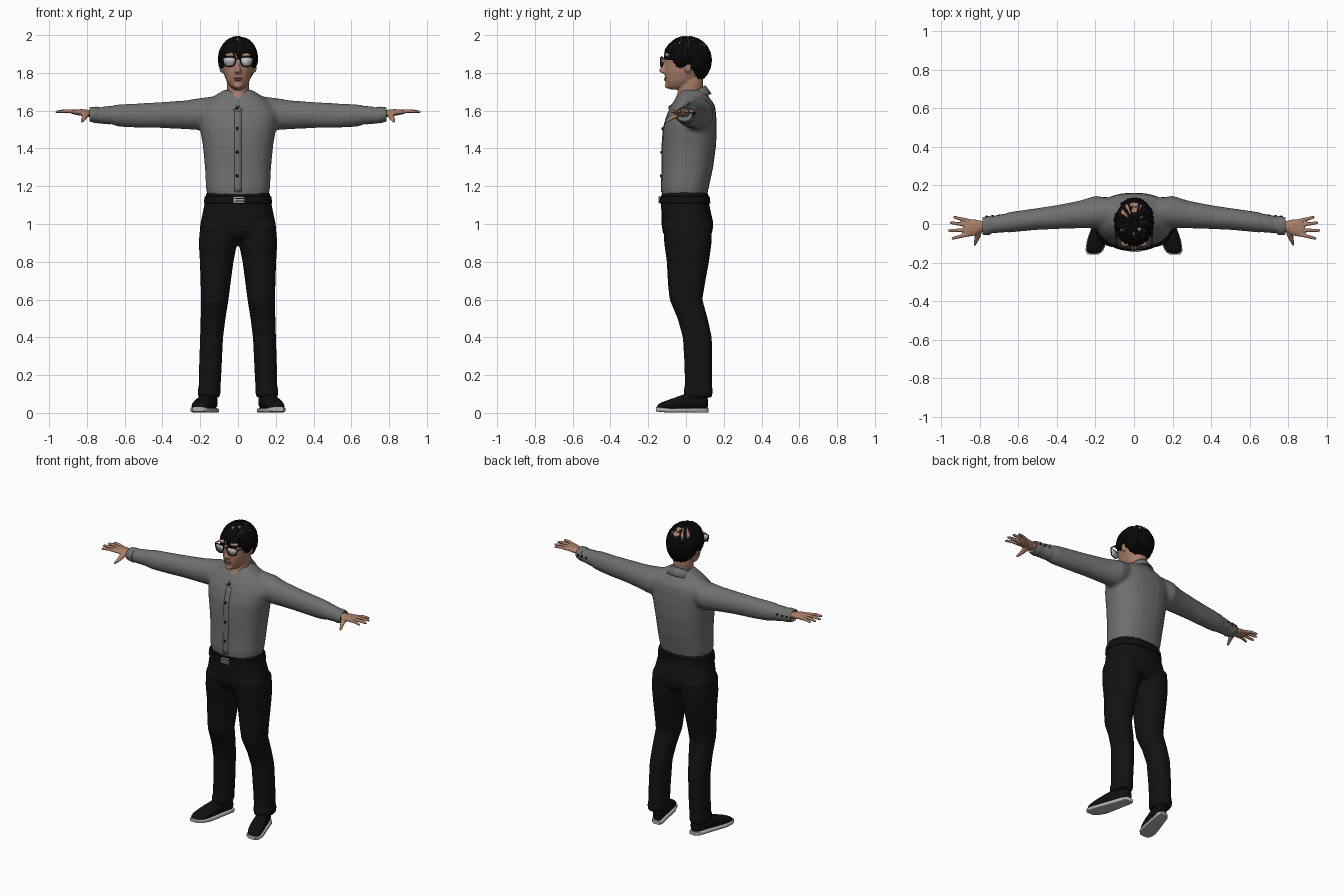
import bpy, bmesh, math, random
from mathutils import Vector

random.seed(4)
if "Cube" in bpy.data.objects:
    bpy.data.objects.remove(bpy.data.objects["Cube"])


def material(name, r, g, b):
    m = bpy.data.materials.new(name)
    m.use_nodes = True
    m.diffuse_color = (r, g, b, 1)
    m.node_tree.nodes["Principled BSDF"].inputs["Base Color"].default_value = (r, g, b, 1)
    return m


SHIRT = material("grey cotton", .16, .16, .16)
SKIN = material("skin", .40, .21, .14)
LIPS = material("lips", .33, .14, .11)
CLOTH = material("black cloth", .006, .006, .007)
HAIR = material("black hair", .004, .004, .004)
LEATHER = material("black leather", .005, .005, .005)
SOLE = material("pale rubber", .45, .45, .45)
LENS = material("lens grey", .55, .55, .58)
METAL = material("buckle metal", .40, .40, .40)


def loft(bm, rings, axis="z", power=1.0, seg=24, side=1):
    """Each ring is x, y, z and two half sizes across the axis."""
    loops = []
    for x, y, z, a, b in rings:
        loop = []
        for i in range(seg):
            c, s = math.cos(i * math.tau / seg), math.sin(i * math.tau / seg)
            u = a * math.copysign(abs(c) ** power, c)
            v = b * math.copysign(abs(s) ** power, s)
            off = {"x": (0, u, v), "y": (u, 0, v), "z": (u, v, 0)}[axis]
            loop.append(bm.verts.new(((x + off[0]) * side, y + off[1], z + off[2])))
        loops.append(loop)
    for p, q in zip(loops, loops[1:]):
        for i in range(seg):
            j = (i + 1) % seg
            bm.faces.new((p[i], p[j], q[j], q[i]))
    bm.faces.new(loops[0])
    bm.faces.new(loops[-1])


def ball(bm, x, y, z, rx, ry, rz):
    made = bmesh.ops.create_uvsphere(bm, u_segments=20, v_segments=12, radius=1)["verts"]
    for v in made:
        v.co = (x + v.co.x * rx, y + v.co.y * ry, z + v.co.z * rz)


def finish(bm, name, mat, voxel=0, smooth=0, thick=0, subsurf=0):
    bmesh.ops.recalc_face_normals(bm, faces=bm.faces)
    mesh = bpy.data.meshes.new(name)
    bm.to_mesh(mesh)
    bm.free()
    mesh.materials.append(mat)
    ob = bpy.data.objects.new(name, mesh)
    bpy.context.collection.objects.link(ob)
    bpy.context.view_layer.objects.active = ob
    ob.select_set(True)
    bpy.ops.object.shade_smooth_by_angle(angle=math.radians(50))
    ob.select_set(False)
    if thick:
        ob.modifiers.new("thickness", "SOLIDIFY").thickness = thick
    if voxel:
        m = ob.modifiers.new("blend", "REMESH")
        m.mode, m.voxel_size, m.use_smooth_shade = "VOXEL", voxel, True
    if smooth:
        m = ob.modifiers.new("relax", "SMOOTH")
        m.factor, m.iterations = .5, smooth
    if subsurf:
        ob.modifiers.new("round", "SUBSURF").levels = subsurf
        ob.modifiers["round"].render_levels = subsurf
    return ob


def tubes(name, paths, depth, mat, cyclic=False):
    """Paths are lists of points with a radius factor."""
    cu = bpy.data.curves.new(name, "CURVE")
    cu.dimensions, cu.bevel_depth, cu.bevel_resolution, cu.use_fill_caps = "3D", depth, 1, True
    for path in paths:
        sp = cu.splines.new("POLY")
        sp.points.add(len(path) - 1)
        sp.use_cyclic_u, sp.use_smooth = cyclic, True
        for pt, (co, r) in zip(sp.points, path):
            pt.co, pt.radius = (*co, 1), r
    cu.materials.append(mat)
    ob = bpy.data.objects.new(name, cu)
    bpy.context.collection.objects.link(ob)


# Shirt: torso and sleeves blended together
bm = bmesh.new()
loft(bm, [(0, -.008, 1.14, .16, .118), (0, -.006, 1.19, .17, .126), (0, .008, 1.3, .175, .136),
          (0, .016, 1.42, .187, .144), (0, .021, 1.51, .203, .142), (0, .03, 1.58, .21, .13),
          (0, .038, 1.63, .185, .115), (0, .035, 1.675, .13, .085), (0, .035, 1.71, .075, .06)], power=.85)
for s in (1, -1):
    rings = [(.1, .06, 1.595, .07, .085), (.2, .062, 1.582, .085, .085), (.28, .05, 1.578, .072, .076),
             (.4, .036, 1.577, .062, .069), (.52, .024, 1.574, .056, .065), (.62, .012, 1.574, .054, .06)]
    for i in range(9):
        w = .004 * (-1) ** i
        rings.append((.655 + i * .014, .008 - i * .002, 1.576, .049 + w - i * .0006, .051 + w - i * .0012))
    loft(bm, rings, "x", side=s)
shirt = finish(bm, "shirt", SHIRT, .011, 5)

bpy.context.view_layer.update()
surface = shirt.evaluated_get(bpy.context.evaluated_depsgraph_get())


def chest(x, z):
    return surface.ray_cast(Vector((x, -1, z)), Vector((0, 1, 0)))[1].y


# Placket strip, buttons and cuffs
bm = bmesh.new()
rows = [[bm.verts.new((x, chest(x, 1.17 + i * .0225) - .002, 1.17 + i * .0225)) for x in (-.018, 0, .018)]
        for i in range(20)]
for p, q in zip(rows, rows[1:]):
    for i in range(2):
        bm.faces.new((p[i], p[i + 1], q[i + 1], q[i]))
finish(bm, "placket", SHIRT, thick=.004)
bm = bmesh.new()
for z in (1.255, 1.38, 1.505, 1.615):
    ball(bm, -.004, chest(0, z) - .005, z, .008, .004, .008)
for s in (1, -1):
    for x in (.70, .735, .765):
        ball(bm, s * x, .046 - (x - .7) * .1, 1.585, .007, .004, .007)
finish(bm, "buttons", LEATHER)
for s, side in ((1, "left"), (-1, "right")):
    bm = bmesh.new()
    loft(bm, [(.745, -.006, 1.577, .048, .042), (.75, -.007, 1.577, .05, .044), (.78, -.01, 1.58, .046, .039),
              (.787, -.01, 1.58, .043, .036), (.778, -.01, 1.58, .03, .024)], "x", side=s)
    finish(bm, side + "_cuff", SHIRT)

# Collar: a folded band, low and pointed at the front
bm = bmesh.new()
rows = []
for i in range(49):
    a = math.radians(6 + i * 348 / 48)
    d = min(math.degrees(a), 360 - math.degrees(a))
    c, s = math.cos(a), math.sin(a)
    drop = .045 + .045 * math.exp(-((d - 40) / 16) ** 2) - .025 * math.exp(-(d / 14) ** 2)
    top = 1.69 - .045 * c
    rows.append([bm.verts.new(p) for p in (
        (.058 * s, .024 - .07 * c, top - .02), (.068 * s, .022 - .081 * c, top),
        (.082 * s, .02 - .096 * c, top - drop * .4), (.1 * s, .02 - .115 * c, top - drop))])
for p, q in zip(rows, rows[1:]):
    for i in range(3):
        bm.faces.new((p[i], p[i + 1], q[i + 1], q[i]))
finish(bm, "collar", SHIRT, thick=.006)

# Head with neck, nose and ears
bm = bmesh.new()
loft(bm, [(0, y, z, a, b) for y, z, a, b in (
    (-.055, 1.712, .02, .03), (-.04, 1.73, .043, .062), (-.022, 1.757, .062, .088), (-.006, 1.80, .077, .108),
    (.004, 1.85, .085, .116), (.006, 1.90, .088, .118), (.01, 1.95, .075, .1), (.01, 1.982, .04, .06))])
loft(bm, [(0, .0, 1.60, .05, .085), (0, .01, 1.645, .052, .075), (0, .02, 1.69, .056, .066),
          (0, .03, 1.75, .06, .062), (0, .03, 1.80, .055, .06)])
loft(bm, [(0, -.105, 1.795, .014, .012), (0, -.115, 1.803, .02, .024), (0, -.117, 1.815, .016, .027),
          (0, -.11, 1.835, .01, .021), (0, -.1, 1.868, .009, .016)], seg=12)
for s in (1, -1):
    ball(bm, s * .088, .01, 1.832, .011, .02, .032)
    ball(bm, s * .042, -.098, 1.895, .03, .022, .01)
ball(bm, 0, -.098, 1.733, .024, .014, .017)
finish(bm, "head", SKIN, .006, 3)
bm = bmesh.new()
ball(bm, 0, -.105, 1.772, .024, .011, .005)
ball(bm, 0, -.105, 1.763, .021, .011, .006)
finish(bm, "lips", LIPS)

# Glasses
outline = [(.013, 1.881), (.045, 1.885), (.079, 1.881), (.08, 1.865), (.07, 1.838), (.045, 1.832), (.023, 1.838), (.013, 1.862)]
frames, bars = [], [[((-.014, -.131, 1.872), 1), ((0, -.136, 1.876), 1), ((.014, -.131, 1.872), 1)]]
for s, side in ((1, "left"), (-1, "right")):
    bm = bmesh.new()
    pts = [(s * x, -.134 + x * x * 2, z) for x, z in outline]
    bm.faces.new([bm.verts.new(p) for p in pts])
    finish(bm, side + "_lens", LENS, thick=.003)
    frames.append([(p, 1) for p in pts])
    bars.append([((s * .08, -.12, 1.874), 1), ((s * .093, -.105, 1.873), 1), ((s * .096, 0, 1.862), 1)])
tubes("glasses_rims", frames, .0035, LEATHER, True)
tubes("glasses_bridge_and_temples", bars, .003, LEATHER)


# Hair: a scalp cap and tapered locks that stop at the hairline
def hairline(deg):
    d = min(deg % 360, 360 - deg % 360)
    keys = [(0, 80), (45, 84), (68, 108), (82, 104), (95, 94), (112, 122), (140, 136), (181, 140)]
    for (d0, t0), (d1, t1) in zip(keys, keys[1:]):
        if d <= d1:
            return t0 + (t1 - t0) * (d - d0) / (d1 - d0)


def scalp(deg, polar, grow=1.0):
    a, t = math.radians(deg), math.radians(polar)
    return Vector((.099 * grow * math.sin(t) * math.sin(a), .008 - .121 * grow * math.sin(t) * math.cos(a),
                   1.863 + .126 * grow * math.cos(t)))


bm = bmesh.new()
rows = [[bm.verts.new(scalp(i * 7.5, .5 + (hairline(i * 7.5) - .5) * j / 14)) for i in range(48)] for j in range(15)]
for p, q in zip(rows, rows[1:]):
    for i in range(48):
        bm.faces.new((p[i], p[(i + 1) % 48], q[(i + 1) % 48], q[i]))
bm.faces.new(rows[0])
finish(bm, "hair_cap", HAIR, thick=.012)
locks = []
for i in range(110):
    start = random.uniform(0, 360)
    swirl, lift = random.uniform(-22, 22), random.uniform(.99, 1.03)
    first = random.uniform(4, 50)
    last = hairline(start + swirl) + random.uniform(-5, 5)
    locks.append([(scalp(start + swirl * k / 7, first + (last - first) * k / 7, lift),
                   .25 + .75 * math.sin(math.pi * min(.95, .15 + k / 8))) for k in range(8)])
tubes("hair_locks", locks, .009, HAIR)

# Trousers: hips and legs blended together
bm = bmesh.new()
loft(bm, [(0, -.006, 1.168, .168, .124), (0, -.004, 1.1, .179, .128), (0, .008, 1.0, .2, .138),
          (0, .008, .95, .2, .13), (0, .01, .915, .15, .1)], power=.88)
for s in (1, -1):
    loft(bm, [(.1, .008, 1.0, .1, .13), (.106, .01, .9, .102, .126), (.113, .01, .8, .089, .112),
              (.119, .002, .68, .079, .098), (.123, .0, .6, .073, .087), (.132, .035, .5, .066, .08),
              (.14, .06, .4, .061, .077), (.146, .066, .25, .06, .074), (.15, .066, .14, .058, .073),
              (.153, .064, .115, .062, .078), (.154, .064, .08, .056, .074)], side=s, power=.9)
finish(bm, "trousers", CLOTH, .011, 3)

# Belt, loops and buckle
bm = bmesh.new()
loft(bm, [(0, -.006, z, a, a - .046) for z, a in ((1.108, .172), (1.11, .181), (1.146, .177), (1.148, .168))], power=.88, seg=40)
finish(bm, "belt", LEATHER)
bm = bmesh.new()
for x, z, w, h in ((.006, 1.142, .028, .004), (.006, 1.128, .028, .004), (.006, 1.114, .028, .004), (-.02, 1.128, .003, .016)):
    loft(bm, [(x, -.145, z, w, h), (x, -.13, z, w, h)], "y", power=.3, seg=16)
finish(bm, "buckle", METAL)

# Hands and shoes
for s, side in ((1, "left"), (-1, "right")):
    bm = bmesh.new()
    loft(bm, [(.76, -.01, 1.582, .025, .019), (.795, -.012, 1.586, .029, .019), (.825, -.018, 1.59, .042, .018),
              (.855, -.02, 1.592, .046, .015), (.88, -.02, 1.594, .042, .011)], "x", side=s)
    for y0, x1, y1 in ((.016, .938, .036), (-.008, .958, .008), (-.032, .966, -.034), (-.053, .948, -.076)):
        loft(bm, [(.855 + (x1 - .855) * t, y0 + (y1 - y0) * t, 1.592 + .006 * math.sin(3 * t), r, r)
                  for t, r in ((0, .011), (.5, .0098), (.88, .0085), (1, .005))], "x", seg=10, side=s)
    loft(bm, [(.805, -.03, 1.585, .02, .016), (.812, -.065, 1.568, .016, .014), (.82, -.09, 1.553, .011, .011),
              (.828, -.112, 1.541, .006, .007)], "y", seg=12, side=s)
    finish(bm, side + "_hand", SKIN, .005, 2)

    foot = [(.118, .022, .085), (.1, .036, .1), (.04, .04, .115), (-.03, .046, .092), (-.085, .05, .072),
            (-.135, .043, .054), (-.155, .026, .042)]
    bm = bmesh.new()
    loft(bm, [(.168 - y * .28, y, .015 + (h - .015) / 2, w, (h - .015) / 2) for y, w, h in foot], "y", .8, side=s)
    finish(bm, side + "_shoe", LEATHER, subsurf=1)
    bm = bmesh.new()
    loft(bm, [(.168 - y * .28, y * 1.02, .013 + max(0, -y - .1) * .12, w + .003, .012) for y, w, h in foot], "y", .35, side=s)
    finish(bm, side + "_sole", SOLE)
